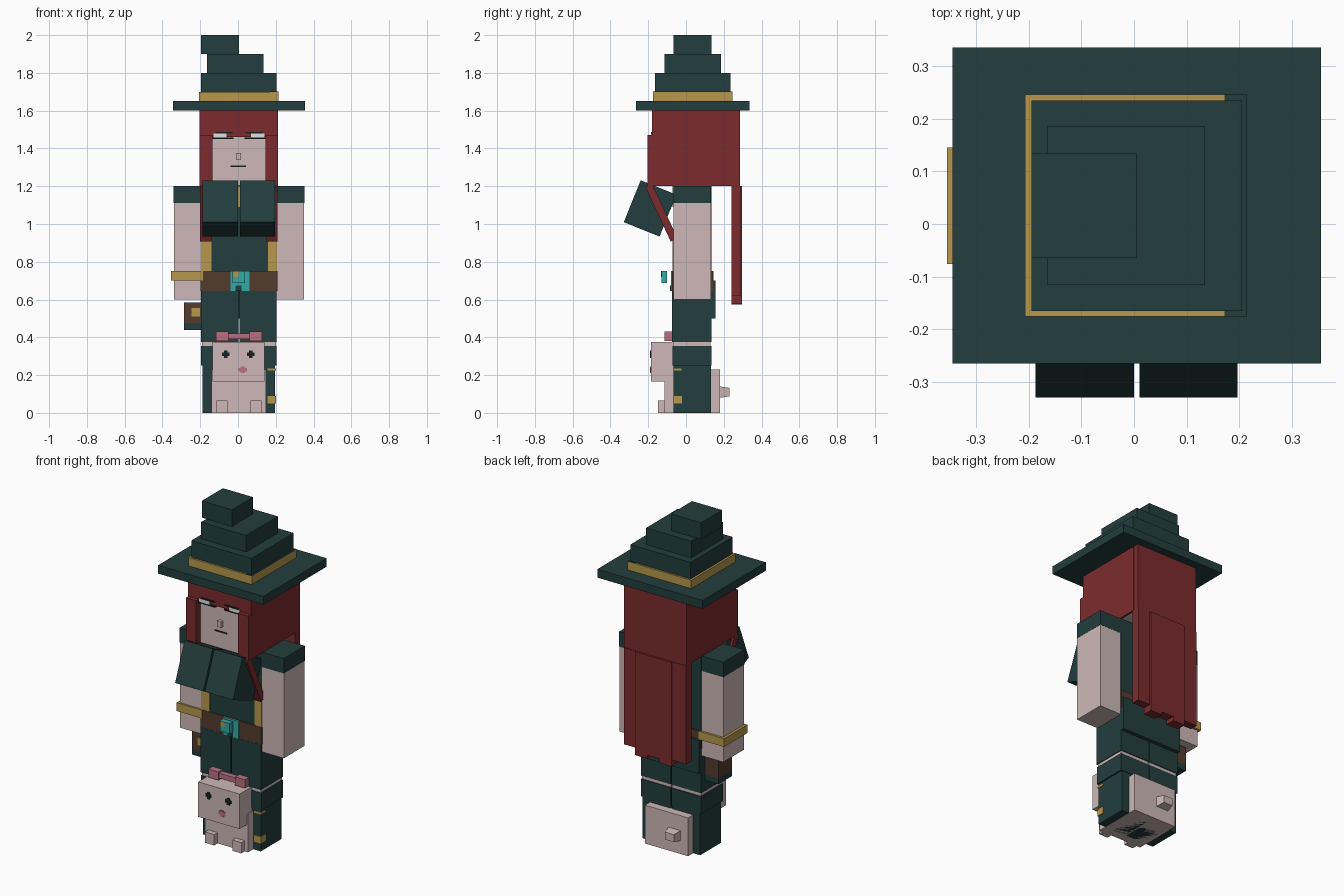
import bpy, bmesh, math
from mathutils import Matrix


def lin(c):
    c /= 255
    return c / 12.92 if c <= 0.04045 else ((c + 0.055) / 1.055) ** 2.4


def material(name, r, g, b):
    m = bpy.data.materials.new(name)
    m.diffuse_color = (lin(r), lin(g), lin(b), 1)
    return m


GREEN = material("dark green", 35, 61, 61)
RED = material("hair red", 124, 43, 45)
SKIN = material("pale skin", 205, 185, 183)
GOLD = material("gold", 183, 152, 76)
BROWN = material("brown leather", 84, 60, 46)
TEAL = material("teal gem", 52, 170, 165)
PINK = material("pink", 182, 112, 132)
WHITE = material("eye white", 225, 225, 222)
BLACK = material("near black", 24, 30, 32)


def box(name, x, y, z, mat, tilt=0.0, taper=1.0):
    """Box from (min, max) ranges; tilt turns it about x, taper narrows its back face."""
    size = [r[1] - r[0] for r in (x, y, z)]
    mid = [(r[1] + r[0]) / 2 for r in (x, y, z)]
    bm = bmesh.new()
    bmesh.ops.create_cube(bm, size=1)
    for v in bm.verts:
        if v.co.y > 0:
            v.co.x *= taper
            v.co.z *= taper
    bm.transform(Matrix.Translation(mid) @ Matrix.Rotation(tilt, 4, 'X') @ Matrix.Diagonal((*size, 1)))
    me = bpy.data.meshes.new(name)
    bm.to_mesh(me)
    bm.free()
    me.materials.append(mat)
    ob = bpy.data.objects.new(name, me)
    bpy.context.collection.objects.link(ob)
    return ob


CX = 0.005  # the body's middle plane


def pair(name, x, y, z, mat, tilt=0.0):
    """Box on the right plus its mirror image on the left."""
    box(name + "_right", (CX + x[0], CX + x[1]), y, z, mat, tilt)
    box(name + "_left", (CX - x[1], CX - x[0]), y, z, mat, tilt)


# Hat
box("hat_brim", (-0.345, 0.355), (-0.265, 0.335), (1.60, 1.65), GREEN)
box("hat_band", (-0.207, 0.215), (-0.176, 0.246), (1.65, 1.70), GOLD)
box("hat_band_dark_top", (0.172, 0.215), (-0.176, 0.246), (1.70, 1.702), GREEN)
box("hat_tier_low", (-0.195, 0.205), (-0.165, 0.235), (1.70, 1.80), GREEN)
box("hat_tier_middle", (-0.165, 0.135), (-0.115, 0.185), (1.80, 1.90), GREEN)
box("hat_tier_top", (-0.195, 0.005), (-0.065, 0.135), (1.90, 2.00), GREEN)

# Head and face
box("head", (-0.19, 0.20), (-0.165, 0.235), (1.205, 1.60), SKIN)
box("nose", (-0.010, 0.016), (-0.185, -0.165), (1.34, 1.375), SKIN)
box("mouth", (-0.04, 0.042), (-0.168, -0.165), (1.301, 1.309), BLACK)
pair("eye_white", (0.065, 0.135), (-0.185, -0.180), (1.458, 1.478), WHITE)
pair("eyelash", (0.03, 0.14), (-0.185, -0.165), (1.450, 1.459), BLACK)
pair("eyebrow", (0.035, 0.125), (-0.186, -0.180), (1.478, 1.486), BLACK)

# Hair: cap, sides, locks in front and long strands behind
box("hair_fringe", (-0.205, 0.211), (-0.180, -0.165), (1.46, 1.60), RED)
pair("hair_side", (0.195, 0.207), (-0.180, 0.25), (1.20, 1.60), RED)
pair("hair_face_frame", (0.14, 0.208), (-0.205, -0.165), (1.20, 1.47), RED)
box("hair_back", (-0.203, 0.211), (0.235, 0.285), (1.20, 1.60), RED)
pair("front_lock", (0.145, 0.205), (-0.15, -0.11), (0.90, 1.22), RED, math.radians(25))
edges = [-0.203, -0.11, -0.03, 0.05, 0.13, 0.211]
ends = [0.61, 0.575, 0.60, 0.58, 0.62]
for i, end in enumerate(ends):
    back = 0.288 if i in (0, 4) else 0.297
    box(f"back_strand_{i + 1}", (edges[i], edges[i + 1]), (0.24, back), (end, 1.20), RED)

# Torso with trim
box("torso", (-0.195, 0.205), (-0.065, 0.135), (0.60, 1.20), GREEN)
box("torso_trim_left", (-0.196, -0.14), (-0.071, -0.064), (0.75, 0.92), GOLD)
box("torso_trim_right", (0.16, 0.206), (-0.071, -0.064), (0.75, 0.92), GOLD)
box("torso_trim_middle", (-0.005, 0.015), (-0.071, -0.064), (1.09, 1.20), GOLD)
pair("chest", (0.005, 0.192), (-0.292, -0.088), (0.963, 1.202), GREEN, math.radians(-22))

# Belt, buckle and pouch
box("belt", (-0.198, 0.208), (-0.074, 0.142), (0.645, 0.75), BROWN)
box("buckle", (-0.04, 0.06), (-0.080, -0.073), (0.645, 0.75), TEAL)
box("buckle_notch", (-0.012, 0.018), (-0.084, -0.080), (0.645, 0.675), GREEN)
box("gem", (-0.03, 0.036), (-0.13, -0.10), (0.687, 0.75), TEAL)
box("gem_corner", (-0.025, 0.002), (-0.133, -0.13), (0.72, 0.75), GOLD)
box("pouch", (-0.285, -0.195), (-0.03, 0.10), (0.475, 0.585), BROWN)
box("pouch_base", (-0.285, -0.195), (-0.03, 0.10), (0.44, 0.475), GREEN)
box("pouch_clasp", (-0.245, -0.20), (-0.036, -0.03), (0.51, 0.555), GOLD)

# Arms
pair("arm", (0.20, 0.345), (-0.065, 0.132), (0.60, 1.11), SKIN)
pair("sleeve", (0.20, 0.346), (-0.066, 0.133), (1.11, 1.20), GREEN)
box("bracelet", (-0.355, -0.185), (-0.076, 0.145), (0.70, 0.75), GOLD)

# Legs and boots
pair("trouser_leg", (0.003, 0.20), (-0.075, 0.135), (0.375, 0.645), GREEN)
box("coat_tail", (-0.195, 0.205), (0.13, 0.157), (0.50, 0.70), GREEN)
pair("knee", (0.003, 0.195), (-0.068, 0.130), (0.353, 0.376), SKIN)
pair("boot_cuff", (0.003, 0.20), (-0.071, 0.135), (0.25, 0.355), GREEN)
pair("boot", (0.003, 0.192), (-0.065, 0.132), (0.0, 0.25), GREEN)
box("boot_buckle", (0.155, 0.201), (-0.070, -0.022), (0.05, 0.09), GOLD)
box("boot_strap", (0.155, 0.201), (-0.070, -0.025), (0.224, 0.236), GOLD)

# Cat companion
box("cat_body", (-0.14, 0.147), (-0.115, 0.18), (0.0, 0.23), SKIN)
box("cat_head", (-0.135, 0.14), (-0.185, -0.066), (0.165, 0.375), SKIN)
pair("cat_foot", (0.06, 0.12), (-0.147, -0.115), (0.0, 0.065), SKIN)
box("cat_tail", (-0.09, -0.01), (0.18, 0.23), (0.08, 0.14), SKIN, 0, 0.75)
for side, x in (("left", -0.065), ("right", 0.067)):
    box(f"cat_eye_wide_{side}", (x - 0.02, x + 0.02), (-0.189, -0.185), (0.302, 0.320), BLACK)
    box(f"cat_eye_tall_{side}", (x - 0.009, x + 0.009), (-0.190, -0.185), (0.291, 0.331), BLACK)
box("cat_nose_wide", (0.002, 0.048), (-0.189, -0.185), (0.219, 0.238), PINK)
box("cat_nose_tall", (0.013, 0.037), (-0.190, -0.185), (0.210, 0.246), PINK)
pair("bow_loop", (0.055, 0.122), (-0.115, -0.070), (0.38, 0.43), PINK)
box("bow_knot", (-0.06, 0.07), (-0.107, -0.070), (0.39, 0.42), PINK)
